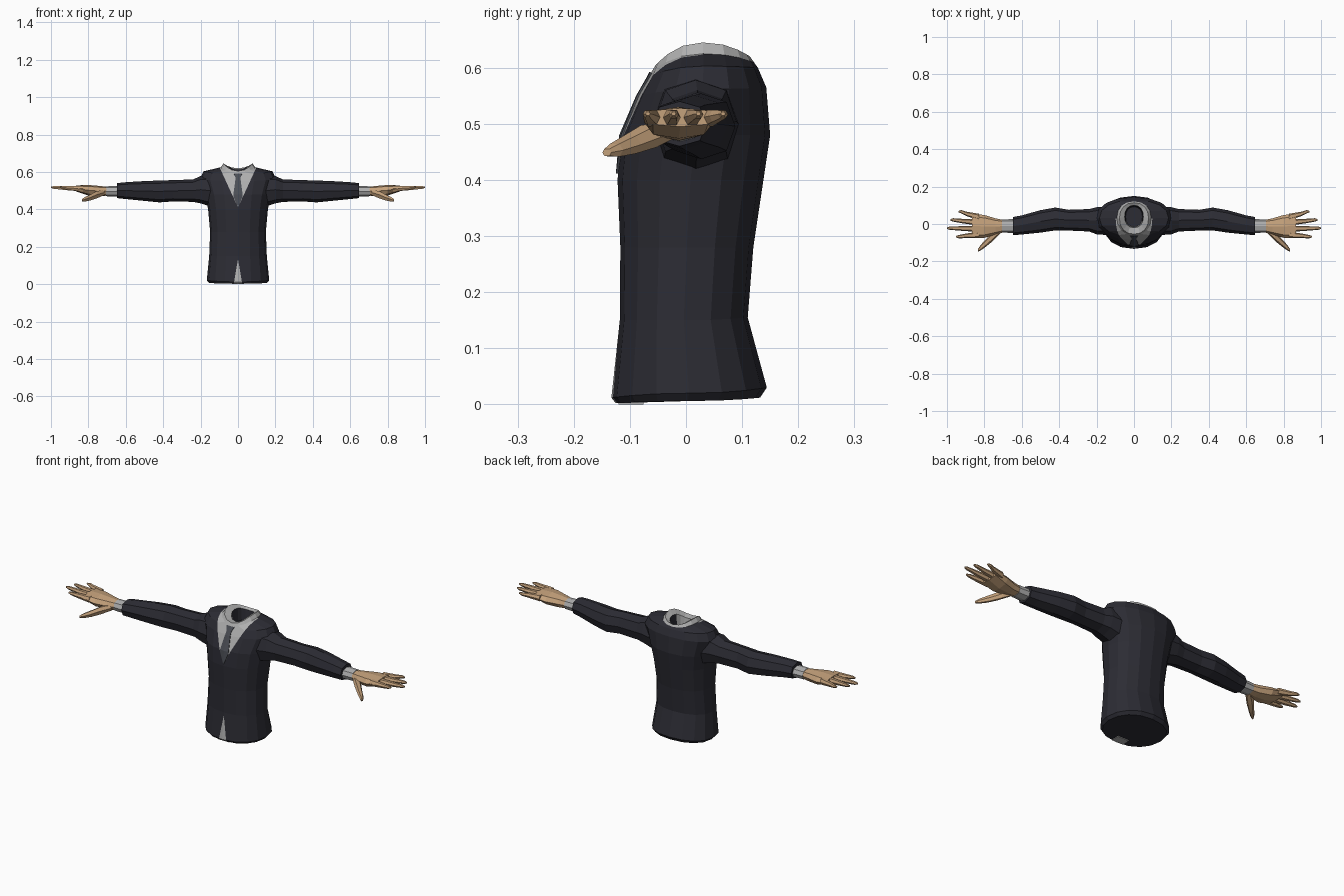
import bpy, bmesh, math
from mathutils import Vector
from mathutils.bvhtree import BVHTree

if "Cube" in bpy.data.objects:
    bpy.data.objects.remove(bpy.data.objects["Cube"])


def material(name, rgb):
    m = bpy.data.materials.new(name)
    m.diffuse_color = (*rgb, 1)
    m.use_nodes = True
    m.node_tree.nodes["Principled BSDF"].inputs["Base Color"].default_value = m.diffuse_color
    return m


JACKET = material("dark jacket cloth", (0.025, 0.025, 0.034))
SHIRT = material("grey shirt cloth", (0.43, 0.43, 0.43))
TIE = material("slate tie", (0.07, 0.075, 0.09))
SKIN = material("skin", (0.56, 0.36, 0.20))


def finish(bm, name, mats, mirror=False):
    bmesh.ops.recalc_face_normals(bm, faces=bm.faces)
    mesh = bpy.data.meshes.new(name)
    bm.to_mesh(mesh)
    bm.free()
    for m in mats:
        mesh.materials.append(m)
    ob = bpy.data.objects.new(name, mesh)
    bpy.context.collection.objects.link(ob)
    if mirror:
        ob.modifiers.new("other side", 'MIRROR')
    return ob


def loft(bm, rings):
    """Skin a closed tube through rings of points; returns the bands of faces."""
    loops = [[bm.verts.new(p) for p in r] for r in rings]
    bands = []
    for a, b in zip(loops, loops[1:]):
        n = len(a)
        bands.append([bm.faces.new((a[i], a[(i + 1) % n], b[(i + 1) % n], b[i]))
                      for i in range(n)])
    bm.faces.new(loops[0][::-1])
    bm.faces.new(loops[-1])
    return bands


def power(v, e):
    return math.copysign(abs(v) ** e, v)


def torso_ring(zf, zs, zb, hx, yf, yb, n=16):
    """Rounded ring with separate heights at front, sides and back."""
    yc, ry, pts = (yf + yb) / 2, (yb - yf) / 2, []
    for i in range(n):
        a = 2 * math.pi * i / n
        c, s = math.cos(a), math.sin(a)
        z = zs + ((zf if s < 0 else zb) - zs) * s * s
        pts.append((hx * power(c, 0.9), yc + ry * power(s, 0.9), z))
    return pts


def limb(name, sections, mat, sides=8):
    """Mirrored limb from sections (x, z low, z high, y front, y back)."""
    bm = bmesh.new()
    rings = []
    for x, z0, z1, y0, y1 in sections:
        rings.append([(x, (y0 + y1) / 2 + (y1 - y0) / 2 * power(math.cos(a), 0.85),
                       (z0 + z1) / 2 + (z1 - z0) / 2 * power(math.sin(a), 0.85))
                      for a in (2 * math.pi * i / sides for i in range(sides))])
    loft(bm, rings)
    return finish(bm, name, [mat], True)


# Jacket body with the collar rolled into the neck opening
bm = bmesh.new()
bands = loft(bm, [torso_ring(*r) for r in (
    (0.002, 0.006, 0.012, 0.155, -0.125, 0.132),
    (0.012, 0.020, 0.030, 0.167, -0.133, 0.144),
    (0.150, 0.150, 0.155, 0.154, -0.118, 0.110),
    (0.280, 0.280, 0.280, 0.149, -0.117, 0.120),
    (0.400, 0.400, 0.400, 0.160, -0.122, 0.138),
    (0.480, 0.480, 0.480, 0.175, -0.115, 0.150),
    (0.550, 0.562, 0.565, 0.203, -0.085, 0.143),
    (0.585, 0.603, 0.600, 0.185, -0.065, 0.128),
    (0.595, 0.625, 0.610, 0.092, -0.060, 0.121),
    (0.605, 0.645, 0.620, 0.078, -0.054, 0.114),
    (0.600, 0.628, 0.612, 0.050, -0.020, 0.100),
    (0.560, 0.560, 0.560, 0.045, -0.015, 0.092))])
for f in bands[8] + bands[9]:
    f.material_index = 1
bmesh.ops.recalc_face_normals(bm, faces=bm.faces)
body_surface = BVHTree.FromBMesh(bm)


# Cut the shirt openings: (tip height, half width per unit height, z range)
def cut_wedge(tip, slope, z0, z1):
    def near(f):
        c = f.calc_center_median()
        return c.y < 0.02 and z0 < c.z < z1 and abs(f.normal.z) < 0.98 and not f.material_index
    for side in (-1, 1):
        faces = [f for f in bm.faces if near(f)]
        edges = {e for f in faces for e in f.edges}
        verts = {v for f in faces for v in f.verts}
        bmesh.ops.bisect_plane(bm, geom=faces + list(edges) + list(verts), dist=1e-5,
                               plane_co=(0, 0, tip), plane_no=(1, 0, -side * slope))
    for f in bm.faces:
        c = f.calc_center_median()
        if near(f) and abs(c.x) < slope * (c.z - tip):
            f.material_index = 1


cut_wedge(0.41, 0.46, 0.40, 0.625)
cut_wedge(0.135, -0.17, 0.004, 0.20)
finish(bm, "jacket_body", [JACKET, SHIRT])

# Shirt tail showing under the hem
bm = bmesh.new()
bmesh.ops.create_cube(bm, size=1)
for v in bm.verts:
    v.co = Vector((v.co.x * 0.065, v.co.y * 0.045 - 0.098, v.co.z * 0.006 + 0.003))
finish(bm, "shirt_tail", [SHIRT])

# Tie laid on the chest
bm = bmesh.new()
rows = []
for z, w in ((0.592, 0.022), (0.585, 0.020), (0.57, 0.013), (0.55, 0.015),
             (0.48, 0.025), (0.467, 0.024), (0.412, 0.001)):
    row = []
    for x in (-w, 0, w):
        hit = body_surface.ray_cast(Vector((x + 1e-4, -1, z)), Vector((0, 1, 0)))[0]
        row.append(bm.verts.new((x, hit.y - 0.004, z)))
    rows.append(row)
for a, b in zip(rows, rows[1:]):
    for i in (0, 1):
        bm.faces.new((a[i], b[i], b[i + 1], a[i + 1]))
tie = finish(bm, "tie", [TIE])
tie.modifiers.new("thickness", 'SOLIDIFY').thickness = 0.004

# Sleeves, cuffs and palms
limb("sleeve", [(0.13, 0.410, 0.585, -0.060, 0.095), (0.20, 0.432, 0.578, -0.055, 0.090),
                (0.24, 0.440, 0.560, -0.040, 0.080), (0.35, 0.442, 0.556, -0.035, 0.076),
                (0.42, 0.437, 0.554, -0.034, 0.088), (0.50, 0.445, 0.551, -0.046, 0.074),
                (0.60, 0.455, 0.545, -0.056, 0.046), (0.648, 0.460, 0.540, -0.060, 0.037)], JACKET)
limb("shirt_cuff", [(0.63, 0.468, 0.525, -0.048, 0.027),
                    (0.705, 0.470, 0.523, -0.046, 0.024)], SHIRT)
limb("palm", [(0.69, 0.474, 0.520, -0.042, 0.020), (0.74, 0.470, 0.525, -0.056, 0.030),
              (0.80, 0.474, 0.530, -0.074, 0.048), (0.865, 0.495, 0.528, -0.076, 0.056)], SKIN)


def digit(name, path, sides=6):
    """Tapering finger along (x, y, z, half width, half thickness)."""
    limb(name, [(x, z - t, z + t, y - w, y + w) for x, y, z, w, t in path], SKIN, sides)


# Fingers from index to little, then the thumb
for name, y0, xt, yt in (("index_finger", -0.058, 0.952, -0.068), ("middle_finger", -0.026, 1.0, -0.022),
                         ("ring_finger", 0.008, 0.982, 0.022), ("little_finger", 0.038, 0.938, 0.066)):
    xm, ym = 0.45 * 0.84 + 0.55 * xt, 0.45 * y0 + 0.55 * yt
    digit(name, [(0.83, y0, 0.510, 0.017, 0.017), (xm, ym, 0.514, 0.012, 0.012),
                 (xt - 0.015, yt, 0.517, 0.009, 0.008), (xt, yt, 0.518, 0.004, 0.004)])
digit("thumb", [(0.715, -0.030, 0.490, 0.022, 0.016), (0.755, -0.066, 0.478, 0.026, 0.022),
                (0.790, -0.100, 0.463, 0.020, 0.018), (0.820, -0.127, 0.453, 0.015, 0.013),
                (0.834, -0.141, 0.449, 0.008, 0.007)])
